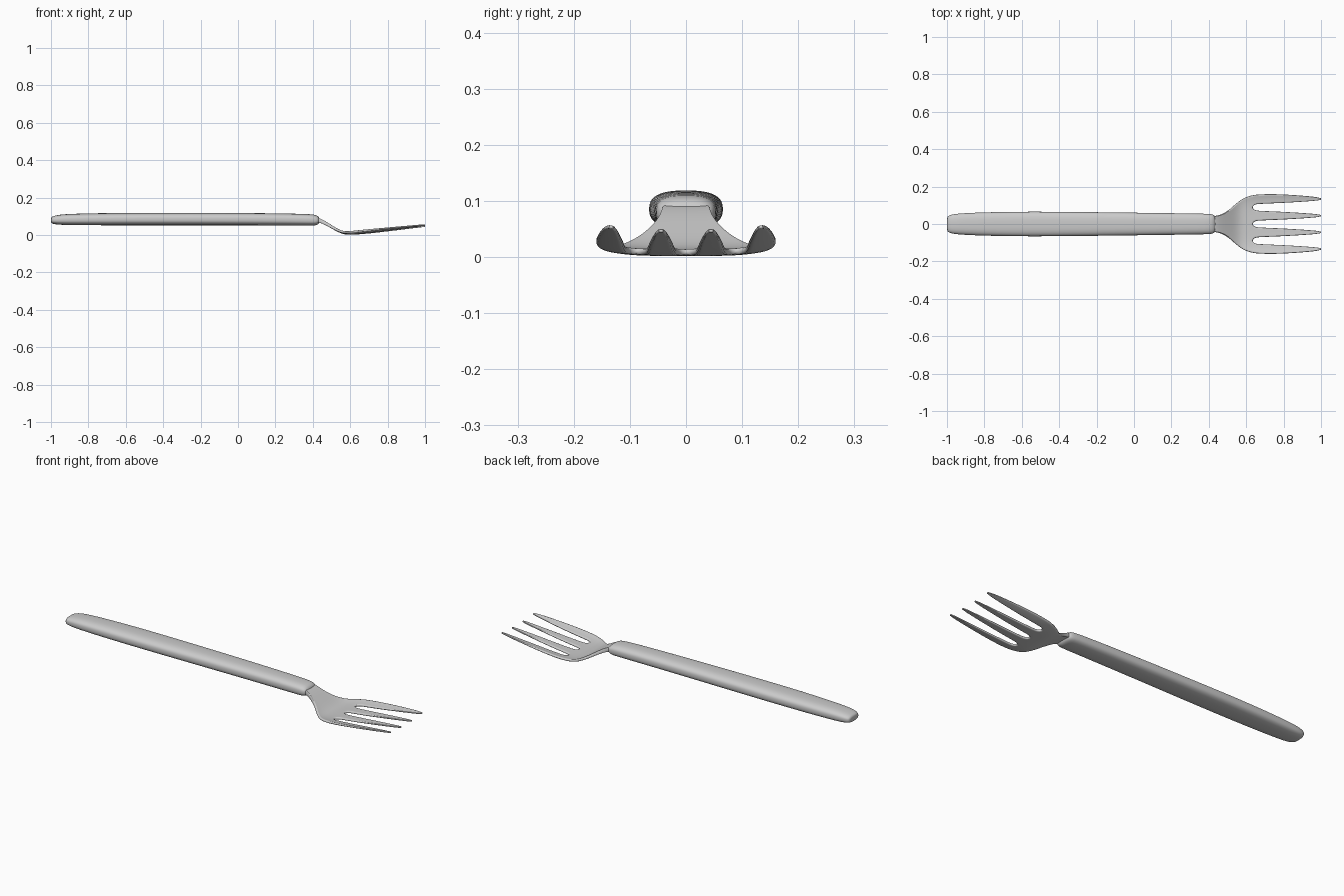
import bpy, bmesh, math

if "Cube" in bpy.data.objects:
    bpy.data.objects.remove(bpy.data.objects["Cube"])


def interp(table, x):
    """Smooth (Catmull-Rom style) lookup of y in a list of (x, y)."""
    if x <= table[0][0]:
        return table[0][1]
    if x >= table[-1][0]:
        return table[-1][1]
    n = len(table)
    slope = lambda i: ((table[min(i + 1, n - 1)][1] - table[max(i - 1, 0)][1])
                       / (table[min(i + 1, n - 1)][0] - table[max(i - 1, 0)][0]))
    i = max(k for k in range(n - 1) if table[k][0] <= x)
    (x0, y0), (x1, y1) = table[i], table[i + 1]
    h = x1 - x0
    t = (x - x0) / h
    return ((2*t**3 - 3*t**2 + 1) * y0 + (t**3 - 2*t*t + t) * h * slope(i)
            + (3*t*t - 2*t**3) * y1 + (t**3 - t*t) * h * slope(i + 1))


def finish(name, bm):
    bmesh.ops.recalc_face_normals(bm, faces=bm.faces)
    for f in bm.faces:
        f.smooth = True
    mesh = bpy.data.meshes.new(name)
    bm.to_mesh(mesh)
    bm.free()
    ob = bpy.data.objects.new(name, mesh)
    bpy.context.collection.objects.link(ob)
    return ob


# Handle: rounded-box sections (x, half width, bottom z, top z)
SECTIONS = [
    (-1.0, 0.034, 0.066, 0.092), (-0.994, 0.044, 0.061, 0.099),
    (-0.975, 0.051, 0.057, 0.105), (-0.94, 0.056, 0.054, 0.111),
    (-0.87, 0.060, 0.053, 0.114), (-0.75, 0.064, 0.052, 0.117),
    (-0.55, 0.067, 0.052, 0.119), (-0.25, 0.064, 0.052, 0.119),
    (0.05, 0.060, 0.052, 0.118), (0.28, 0.057, 0.051, 0.115),
    (0.39, 0.055, 0.050, 0.112), (0.415, 0.053, 0.051, 0.108),
    (0.428, 0.048, 0.056, 0.101), (0.436, 0.038, 0.066, 0.092)]
bm = bmesh.new()
rings, N = [], 32
for x, w, lo, hi in SECTIONS:
    ring = []
    for k in range(N):
        a = 2 * math.pi * k / N
        c, s = math.cos(a), math.sin(a)
        y = w * math.copysign(abs(c) ** 0.75, c)
        z = (lo + hi) / 2 + (hi - lo) / 2 * math.copysign(abs(s) ** 0.75, s)
        ring.append(bm.verts.new((x, y, z)))
    rings.append(ring)
for r, q in zip(rings, rings[1:]):
    for k in range(N):
        bm.faces.new((r[k], r[(k + 1) % N], q[(k + 1) % N], q[k]))
bm.faces.new(rings[0])
bm.faces.new(rings[-1])
handle = finish("handle", bm)
handle.modifiers.new("smooth", 'SUBSURF').levels = 1
handle.modifiers["smooth"].render_levels = 1

# Head: neck, bowl and four tines as one thickened sheet
OUTER = [(0.40, 0.040), (0.44, 0.044), (0.47, 0.052), (0.51, 0.076), (0.55, 0.112),
         (0.59, 0.140), (0.64, 0.155), (0.72, 0.160), (0.82, 0.157), (0.92, 0.150),
         (0.98, 0.143), (1.0, 0.137)]
HEIGHT = [(0.40, 0.085), (0.43, 0.080), (0.46, 0.067), (0.50, 0.044), (0.54, 0.021),
          (0.57, 0.010), (0.61, 0.008), (0.70, 0.014), (0.85, 0.030), (1.0, 0.047)]
THICK = [(0.40, 0.030), (0.45, 0.020), (0.55, 0.013), (0.70, 0.011), (1.0, 0.006)]
SLOT = [(0.635, 0.016), (0.70, 0.0195), (0.80, 0.024), (0.90, 0.030),
        (0.97, 0.0355), (1.0, 0.0405)]
ROOT, ROUND, COLS, TMAX = 0.635, 0.028, 6, 0.03


def slot(x):
    if x <= ROOT:
        return 0.0
    u = min(1, (x - ROOT) / ROUND)
    return interp(SLOT, x) * math.sqrt(1 - (1 - u) ** 2)


stations = [0.40 + 0.235 * i / 14 for i in range(15)]
stations += [ROOT + d for d in (0.0015, 0.005, 0.011, 0.019, 0.028)]
stations += [0.69 + 0.03 * i for i in range(10)] + [0.975, 0.99, 0.997, 1.001]

bm = bmesh.new()
for tine in range(4):
    rows = []
    for x in stations:
        out, s = interp(OUTER, x), slot(x)
        mid = out * 0.57 if x < ROOT else 0.089
        edges = [-out, -mid, 0, mid, out]
        a = edges[tine] + (s if tine > 0 else 0)
        b = edges[tine + 1] - (s if tine < 3 else 0)
        row = []
        for k in range(COLS + 1):
            y = a + (b - a) * k / COLS
            z = interp(HEIGHT, x) + 0.013 * (abs(y) / 0.158) ** 4
            row.append(bm.verts.new((x, y, z)))
        rows.append(row)
    for r, q in zip(rows, rows[1:]):
        for k in range(COLS):
            bm.faces.new((r[k], q[k], q[k + 1], r[k + 1]))
bmesh.ops.remove_doubles(bm, verts=bm.verts, dist=0.00002)
head = finish("tined_head", bm)

group = head.vertex_groups.new(name="thickness")
for v in head.data.vertices:
    group.add([v.index], interp(THICK, v.co.x) / TMAX, 'REPLACE')
sol = head.modifiers.new("thickness", 'SOLIDIFY')
sol.thickness, sol.offset, sol.vertex_group = TMAX, 0, "thickness"
sub = head.modifiers.new("smooth", 'SUBSURF')
sub.levels = sub.render_levels = 1
